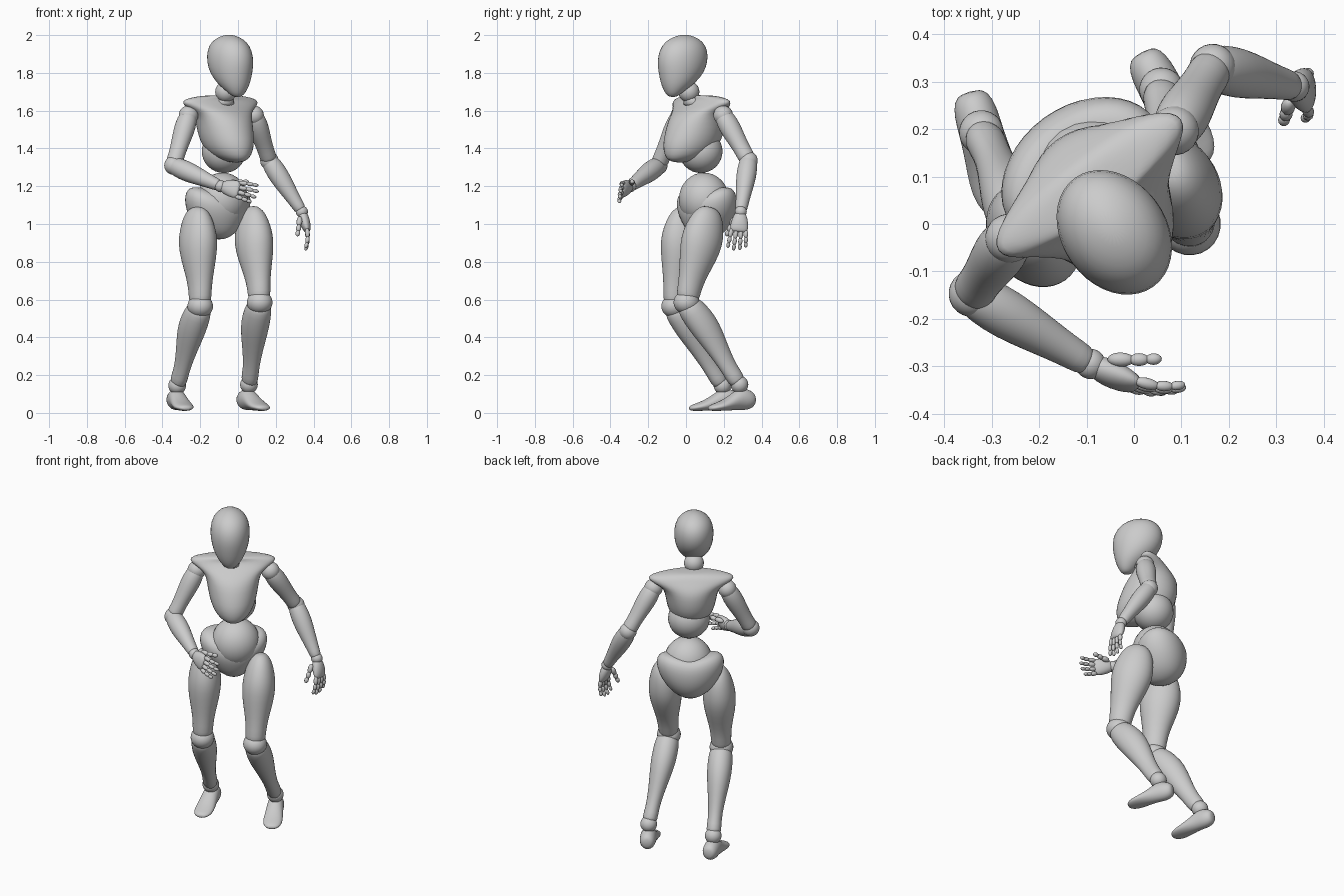
import bpy, bmesh, math
from mathutils import Vector, Matrix

if "Cube" in bpy.data.objects:
    bpy.data.objects.remove(bpy.data.objects["Cube"])

TURN = math.radians(36)
FWD = Vector((math.sin(TURN), -math.cos(TURN), 0))   # direction the body faces
UP = Vector((0, 0, 1))


def frame(origin, axis, front):
    """Matrix with local z along axis and local y near front."""
    z = Vector(axis).normalized()
    y = Vector(front)
    y = (y - z * y.dot(z)).normalized()
    m = Matrix((y.cross(z), y, z)).transposed().to_4x4()
    m.translation = Vector(origin)
    return m


def finish(bm, name, subdiv=0):
    bmesh.ops.recalc_face_normals(bm, faces=bm.faces)
    for f in bm.faces:
        f.smooth = True
    me = bpy.data.meshes.new(name)
    bm.to_mesh(me)
    bm.free()
    ob = bpy.data.objects.new(name, me)
    bpy.context.collection.objects.link(ob)
    if subdiv:
        mod = ob.modifiers.new("smooth", 'SUBSURF')
        mod.levels = mod.render_levels = subdiv
    return ob


def loft(name, m, rows, sides=20, warp=None):
    """Elliptic rings (z, y offset, half width, half depth) skinned along local z."""
    bm = bmesh.new()
    rings = []
    for z, off, hw, hd in rows:
        ring = []
        for i in range(sides):
            a = 2 * math.pi * i / sides
            p = Vector((hw * math.cos(a), off + hd * math.sin(a), z))
            if warp:
                p = warp(p)
            ring.append(bm.verts.new(m @ p))
        rings.append(ring)
    for a, b in zip(rings, rings[1:]):
        for i in range(sides):
            j = (i + 1) % sides
            bm.faces.new((a[i], a[j], b[j], b[i]))
    bm.faces.new(rings[0])
    bm.faces.new(rings[-1])
    return finish(bm, name, 1)


def ball(name, centre, radii, m=None, seg=24):
    bm = bmesh.new()
    bmesh.ops.create_uvsphere(bm, u_segments=seg, v_segments=seg * 2 // 3, radius=1)
    base = m if m else frame((0, 0, 0), UP, FWD)
    base = base.to_3x3().to_4x4()
    if isinstance(radii, (int, float)):
        radii = (radii,) * 3
    bm.transform(Matrix.Translation(Vector(centre)) @ base @ Matrix.Diagonal((*radii, 1)))
    return finish(bm, name)


def limb(name, p0, p1, rows):
    p0, p1 = Vector(p0), Vector(p1)
    d = p1 - p0
    return loft(name, frame(p0, d, FWD), [(t * d.length, o, w, h) for t, o, w, h in rows])


# head and neck
loft("head", frame((-.04, -.02, 0), UP, FWD), [
    (1.672, .062, .015, .015), (1.683, .06, .036, .034), (1.71, .05, .06, .06),
    (1.745, .028, .085, .096), (1.80, .006, .106, .13), (1.86, -.002, .114, .146),
    (1.92, -.008, .109, .14), (1.965, -.012, .086, .11), (1.99, -.014, .05, .066),
    (2.002, -.014, .015, .02)])
ball("neck_ball", (-.065, .015, 1.70), .056)
loft("neck_base", frame((-.075, .04, 0), UP, FWD),
     [(1.62, 0, .06, .06), (1.65, 0, .052, .052), (1.68, .02, .04, .04)])

# chest shell with flared shoulder wings, ribs ball below it
loft("chest", frame((-.022, -.016, 0), UP, FWD), [
    (1.325, .02, .02, .025), (1.337, .01, .055, .08), (1.365, -.025, .1, .13),
    (1.42, -.053, .128, .164), (1.48, -.074, .142, .166), (1.55, -.09, .152, .154),
    (1.59, -.105, .17, .13), (1.62, -.118, .222, .098), (1.64, -.122, .246, .078),
    (1.66, -.122, .238, .064), (1.675, -.112, .16, .058), (1.682, -.105, .08, .045)])
ball("ribs_ball", (-.075, .078, 1.385), (.118, .115, .115))

# abdomen ball and pelvis that rises at the hips and back and dips in front
ball("abdomen", (-.082, .095, 1.13), (.137, .132, .142))


def hip_dip(p):
    k = max(0, (p.z - 1.0) / .2)
    p.z += k * (.2 * abs(p.x) - .03 - .3 * max(p.y, 0) + .1 * max(-p.y, 0))
    return p


loft("pelvis", frame((-.1, .1, 0), UP, FWD), [
    (.918, .0, .02, .025), (.932, -.005, .06, .07), (.965, -.012, .108, .108),
    (1.02, -.015, .152, .132), (1.07, -.014, .18, .142), (1.12, -.012, .194, .144),
    (1.16, -.01, .19, .136), (1.19, -.01, .165, .115), (1.2, -.01, .12, .08)],
     warp=hip_dip)

THIGH = [(0, 0, .022, .03), (.03, 0, .045, .062), (.1, 0, .068, .09), (.22, 0, .086, .112),
         (.36, 0, .097, .122), (.52, 0, .089, .106), (.7, .004, .068, .08),
         (.84, .004, .058, .068), (.97, 0, .058, .064), (1.01, 0, .035, .04)]
SHIN = [(-.02, 0, .035, .04), (.03, 0, .062, .067), (.12, -.006, .07, .078),
        (.28, -.014, .072, .084), (.45, -.014, .061, .074), (.65, -.006, .045, .056),
        (.82, 0, .038, .047), (.94, 0, .045, .05), (1, 0, .03, .034)]
FOOT = [(-.09, .07, .02, .022), (-.078, .07, .038, .042), (-.045, .07, .047, .056),
        (0, .075, .047, .06), (.05, .055, .05, .042), (.1, .039, .056, .028),
        (.145, .03, .052, .02), (.172, .026, .036, .015), (.182, .024, .015, .007)]
UPPER_ARM = [(-.08, 0, .022, .022), (-.03, 0, .042, .044), (.1, 0, .053, .056),
             (.3, 0, .056, .058), (.55, 0, .047, .05), (.8, 0, .042, .045),
             (.95, 0, .046, .048), (1.03, 0, .028, .03)]
FOREARM = [(-.1, 0, .022, .022), (-.05, 0, .042, .042), (.1, 0, .052, .052),
           (.3, 0, .055, .054), (.55, 0, .046, .045), (.8, 0, .035, .035),
           (.94, 0, .032, .034), (1, 0, .022, .024)]

# legs: hip, knee, ankle, foot direction
LEGS = {"left": ((.068, .128, 1.09), (.115, .003, .585), (.058, .283, .15), (.465, -.885, 0)),
        "right": ((-.218, -.003, 1.09), (-.2, -.062, .565), (-.322, .193, .145), (.275, -.96, 0))}
for side, (hip, knee, ankle, toe) in LEGS.items():
    limb(side + "_thigh", hip, knee, THIGH)
    ball(side + "_knee", knee, (.067, .07, .062))
    limb(side + "_shin", knee, ankle, SHIN)
    ball(side + "_ankle", ankle, .047)
    loft(side + "_foot", frame((ankle[0], ankle[1], 0), toe, UP), FOOT)


def finger(name, start, d, n, length, r):
    """Three jointed segments that curl towards n."""
    p = Vector(start)
    for k in range(3):
        step = length * (.42, .32, .26)[k]
        d = (d + n * .2).normalized()
        q = p + d * step
        ball(f"{name}_{k + 1}", (p + q) / 2, (r, r, step * .64), frame((0, 0, 0), d, n), 12)
        p = q
        r *= .9


def hand(side, wrist, d, thumb, palm):
    m = frame(wrist, d, palm)
    z, n = m.col[2].to_3d(), m.col[1].to_3d()
    s = Vector(thumb)
    s = (s - z * s.dot(z) - n * s.dot(n)).normalized()
    w = Vector(wrist)
    ball(side + "_wrist", wrist, .032)
    loft(side + "_palm", m, [(.0, 0, .018, .016), (.012, 0, .031, .025), (.045, 0, .043, .03),
                             (.08, 0, .049, .026), (.105, 0, .046, .018), (.113, 0, .03, .01)])
    for i in range(4):
        u = .038 - .025 * i
        finger(f"{side}_finger_{i + 1}", w + z * .1 + s * u, (z + s * u * 3).normalized(), n,
               (.1, .11, .105, .088)[i], .0125)
    finger(side + "_thumb", w + z * .03 + s * .03 + n * .02,
           (z + s * .35 + n * .35).normalized(), n * .2, .105, .0155)


# arms: shoulder, elbow, wrist, then hand direction, thumb side, palm side
ARMS = {"left": ((.085, .197, 1.575), (.166, .331, 1.335), (.338, .29, 1.065),
                 (.055, -.02, -.19), (0, -1, 0), (-1, 0, 0)),
        "right": ((-.262, -.03, 1.575), (-.342, -.147, 1.31), (-.092, -.295, 1.2),
                  (.2, -.095, -.04), (0, .25, 1), (.2, 1, -.2))}
for side, (shoulder, elbow, wrist, d, thumb, palm) in ARMS.items():
    ball(side + "_shoulder", shoulder, .052)
    limb(side + "_upper_arm", shoulder, elbow, UPPER_ARM)
    ball(side + "_elbow", elbow, .049)
    limb(side + "_forearm", elbow, wrist, FOREARM)
    hand(side, wrist, d, thumb, palm)
